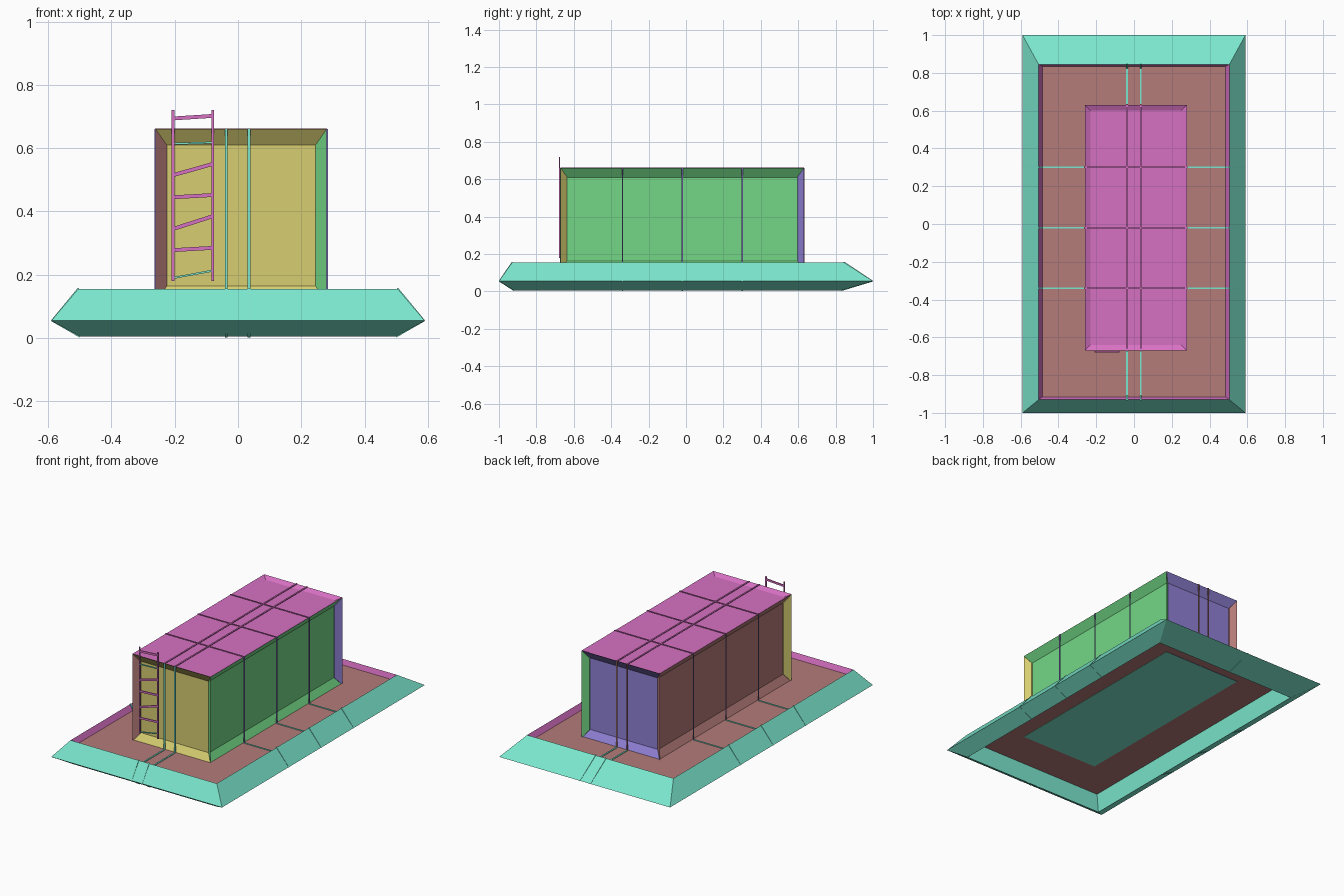
import bpy, bmesh
from mathutils import Vector, Matrix

if "Cube" in bpy.data.objects:
    bpy.data.objects.remove(bpy.data.objects["Cube"], do_unlink=True)


def material(name, srgb):
    col = [c ** 2.2 for c in srgb] + [1.0]
    m = bpy.data.materials.new(name)
    m.use_nodes = True
    m.diffuse_color = col
    m.node_tree.nodes["Principled BSDF"].inputs["Base Color"].default_value = col
    return m


teal = material("teal", (.48, .90, .80))
pink = material("pink", (.84, .44, .76))
brown = material("red brown", (.70, .48, .47))
green = material("green", (.45, .84, .52))
yellow = material("yellow", (.84, .80, .44))
purple = material("purple", (.56, .50, .83))


def finish(name, bm, mats):
    mesh = bpy.data.meshes.new(name)
    bm.to_mesh(mesh)
    bm.free()
    for m in mats:
        mesh.materials.append(m)
    ob = bpy.data.objects.new(name, mesh)
    bpy.context.collection.objects.link(ob)
    return ob


def rect(bm, x0, x1, y0, y1, z):
    return [bm.verts.new(p) for p in
            ((x0, y0, z), (x1, y0, z), (x1, y1, z), (x0, y1, z))]


def beam(name, p, q, side, width, thick, mat):
    """Square-ended bar from p to q, its width lying along side."""
    p, q, side = Vector(p), Vector(q), Vector(side)
    along = (q - p).normalized()
    side = (side - along * side.dot(along)).normalized()
    rot = Matrix((along, side, along.cross(side))).transposed().to_4x4()
    bm = bmesh.new()
    bmesh.ops.create_cube(bm, size=1)
    bmesh.ops.scale(bm, vec=((q - p).length, width, thick), verts=bm.verts)
    bm.transform(Matrix.Translation((p + q) / 2) @ rot)
    return finish(name, bm, [mat])


DECK = .12
X0, X1, Y0, Y1, TOP = -.26, .28, -.67, .63, .66

# Hull: a frame open underneath, with a raised rim around the deck
bm = bmesh.new()
rings = [rect(bm, *r) for r in (
    (-.485, .485, -.915, .835, DECK),
    (-.5, .5, -.92, .83, .005),
    (-.59, .59, -1, 1, .055),
    (-.505, .505, -.93, .845, .155),
    (-.485, .485, -.915, .835, DECK))]
for k in range(len(rings) - 1):
    a, b = rings[k], rings[k + 1]
    for i in range(4):
        j = (i + 1) % 4
        f = bm.faces.new((a[i], a[j], b[j], b[i]))
        f.material_index = 1 if k == 3 else 0
finish("hull", bm, [teal, pink])

# Deck plate
bm = bmesh.new()
bmesh.ops.create_cube(bm, size=1)
bmesh.ops.scale(bm, vec=(.97, 1.75, .004), verts=bm.verts)
bmesh.ops.translate(bm, vec=(0, -.04, DECK), verts=bm.verts)
finish("deck", bm, [brown])

# Crate: recessed panel on every face but the bottom, coloured by direction
bm = bmesh.new()
bmesh.ops.create_cube(bm, size=1)
low = DECK - .006
bmesh.ops.scale(bm, vec=(X1 - X0, Y1 - Y0, TOP - low), verts=bm.verts)
bmesh.ops.translate(bm, vec=((X0 + X1) / 2, (Y0 + Y1) / 2, (TOP + low) / 2), verts=bm.verts)
bm.normal_update()
mats = [teal, pink, green, brown, purple, yellow]
directions = [(0, 0, -1), (0, 0, 1), (1, 0, 0), (-1, 0, 0), (0, 1, 0), (0, -1, 0)]
inset = (.03, .03, .05)
for f in list(bm.faces):
    n = f.normal.copy()
    idx = max(range(6), key=lambda i: n.dot(Vector(directions[i])))
    f.material_index = idx
    if idx == 0:
        continue
    mid = f.calc_center_median()
    depth = .015 if idx == 1 else .035
    outer = list(f.verts)
    inner = []
    for v in outer:
        d = v.co - mid
        step = Vector([inset[a] * (0 if abs(d[a]) < .001 else d[a] / abs(d[a]))
                       for a in range(3)])
        inner.append(bm.verts.new(v.co - step - n * depth))
    bm.faces.remove(f)
    bm.faces.new(inner).material_index = idx
    for i in range(4):
        j = (i + 1) % 4
        bm.faces.new((outer[i], outer[j], inner[j], inner[i])).material_index = idx
finish("crate", bm, mats)


def strap(name, to_point, side, lo, hi, rim_lo, rim_hi, edge, width, low_mat, high_mat):
    """Strap wrapped over the crate, along the deck and around the hull."""
    path = [(-.5, .004), (-edge, .055), (rim_lo, .157), (rim_lo + .02, DECK + .004),
            (lo, DECK + .004), (lo, TOP + .001), (hi, TOP + .001), (hi, DECK + .004),
            (rim_hi - .02, DECK + .004), (rim_hi, .157), (edge, .055), (.5, .004)]
    if edge > .9:
        path[0], path[-1] = (-.92, .004), (.83, .004)
    colours = {4: low_mat, 5: pink, 6: high_mat}
    for i in range(len(path) - 1):
        beam(f"{name}_{i + 1}", to_point(*path[i]), to_point(*path[i + 1]),
             side, width, .004, colours.get(i, teal))


# Straps running front to back, then side to side
for k, x in enumerate((-.037, .035)):
    strap(f"long_strap_{k + 1}", lambda u, z: (x, u, z), (1, 0, 0),
          Y0 - .002, Y1 + .002, -.93, .845, .999, .009, teal, brown)
for k, y in enumerate((-.34, -.02, .30)):
    strap(f"cross_strap_{k + 1}", lambda u, z: (u, y, z), (0, 1, 0),
          X0 - .002, X1 + .002, -.505, .505, .589, .007, purple, purple)

# Ladder with crooked rungs
LX, RX, LY = -.205, -.08, Y0 - .006
for name, x in (("left", RX), ("right", LX)):
    beam(f"ladder_{name}_post", (x, LY, .18), (x, LY, .72), (1, 0, 0), .009, .006, pink)
rungs = ((.19, .213), (.278, .285), (.345, .385), (.445, .452),
         (.515, .55), (.614, .618), (.694, .702))
for k, (a, b) in enumerate(rungs):
    dark = k in (0, 5)
    beam(f"ladder_rung_{k + 1}", (LX, LY, a), (RX, LY, b), (0, 0, 1),
         .006 if dark else .012, .006, teal if dark else pink)
